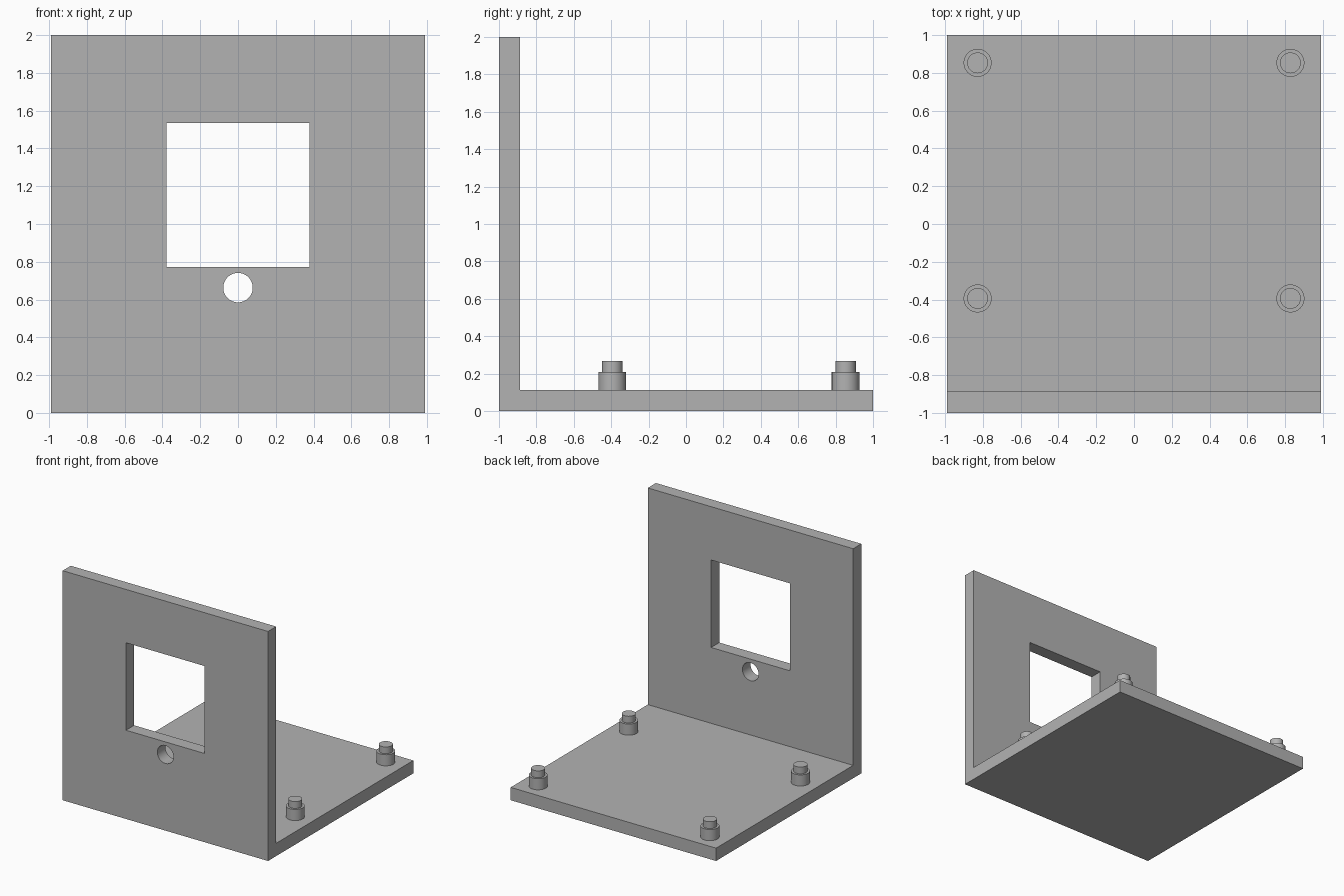
import bpy, bmesh, math
from mathutils import Vector

cube = bpy.data.objects.get("Cube")
if cube:
    bpy.data.objects.remove(cube, do_unlink=True)

HALF_X = 0.99
THICK = 0.112

grey = bpy.data.materials.new("plain grey")
grey.use_nodes = True
colour = (0.45, 0.45, 0.45, 1)
grey.diffuse_color = colour
grey.node_tree.nodes["Principled BSDF"].inputs["Base Color"].default_value = colour


def finish(name, bm):
    """Turn a bmesh into a named grey object."""
    bmesh.ops.recalc_face_normals(bm, faces=bm.faces)
    mesh = bpy.data.meshes.new(name)
    bm.to_mesh(mesh)
    bm.free()
    obj = bpy.data.objects.new(name, mesh)
    bpy.context.collection.objects.link(obj)
    mesh.materials.append(grey)
    return obj


def select(obj):
    bpy.ops.object.select_all(action='DESELECT')
    obj.select_set(True)
    bpy.context.view_layer.objects.active = obj


def extrude_profile(name, points, direction):
    """Extrude a closed outline along a direction."""
    bm = bmesh.new()
    face = bm.faces.new([bm.verts.new(p) for p in points])
    out = bmesh.ops.extrude_face_region(bm, geom=[face], use_keep_orig=True)
    moved = [v for v in out["geom"] if isinstance(v, bmesh.types.BMVert)]
    bmesh.ops.translate(bm, verts=moved, vec=Vector(direction))
    return finish(name, bm)


def cut(target, cutter):
    """Subtract the cutter and discard it."""
    cutter.hide_render = True
    mod = target.modifiers.new("opening", 'BOOLEAN')
    mod.operation = 'DIFFERENCE'
    mod.solver = 'EXACT'
    mod.object = cutter
    select(target)
    bpy.ops.object.modifier_apply(modifier=mod.name)
    bpy.data.objects.remove(cutter, do_unlink=True)


# L-shaped bracket: upright front panel and base plate in one piece
inner_y = -1 + THICK
outline = [(-1, 0), (1, 0), (1, THICK), (inner_y, THICK), (inner_y, 2), (-1, 2)]
bracket = extrude_profile("bracket", [(-HALF_X, y, z) for y, z in outline],
                          (2 * HALF_X, 0, 0))

# Square window and round hole through the panel
w, low, high = 0.379, 0.773, 1.535
window = [(-w, low), (w, low), (w, high), (-w, high)]
hole = [(0.078 * math.cos(a), 0.663 + 0.078 * math.sin(a))
        for a in (math.tau * i / 48 for i in range(48))]
for name, shape in (("window_cutter", window), ("hole_cutter", hole)):
    cut(bracket, extrude_profile(name, [(x, -1.2, z) for x, z in shape], (0, 0.5, 0)))
select(bracket)
bpy.ops.object.shade_smooth_by_angle(angle=math.radians(30))


# Stepped mounting posts on the base plate
def stepped_post(name, x, y):
    profile = [(0, THICK), (0.074, THICK), (0.074, 0.209),
               (0.055, 0.209), (0.055, 0.268), (0, 0.268)]
    bm = bmesh.new()
    verts = [bm.verts.new((r, 0, z)) for r, z in profile]
    edges = [bm.edges.new(pair) for pair in zip(verts, verts[1:])]
    bmesh.ops.spin(bm, geom=verts + edges, cent=(0, 0, 0), axis=(0, 0, 1),
                   angle=math.tau, steps=48, use_merge=True)
    bmesh.ops.remove_doubles(bm, verts=bm.verts, dist=0.0001)
    post = finish(name, bm)
    post.location = (x, y, 0)
    select(post)
    bpy.ops.object.shade_smooth_by_angle(angle=math.radians(30))


for row, y in (("front", -0.394), ("back", 0.853)):
    for side, x in (("left", 0.828), ("right", -0.828)):
        stepped_post(f"{row}_{side}_post", x, y)
